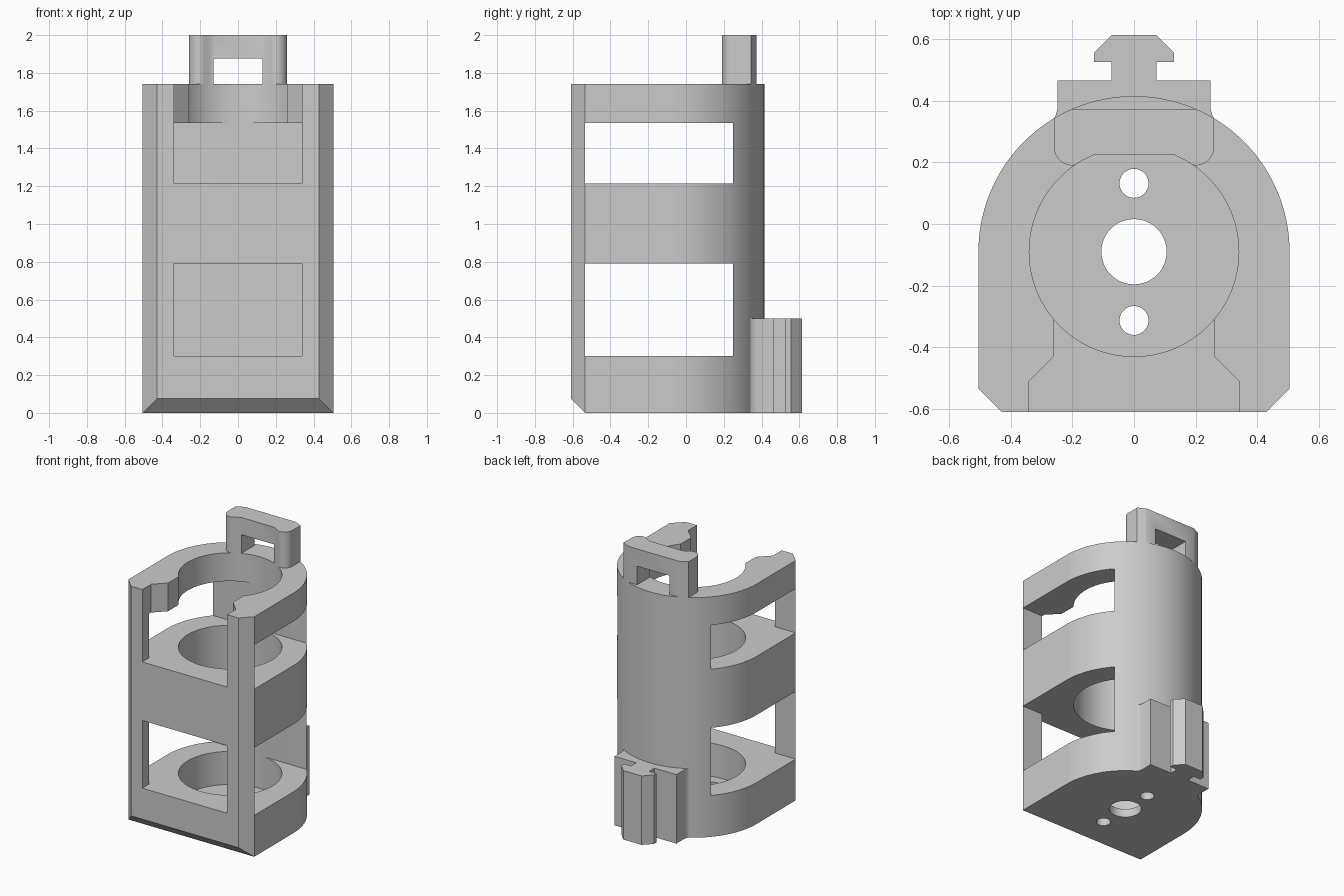
import bpy, bmesh
from math import sin, cos, radians, pi
from mathutils import Matrix

cube = bpy.data.objects.get("Cube")
if cube:
    bpy.data.objects.remove(cube, do_unlink=True)

mat = bpy.data.materials.new("plain grey")
mat.use_nodes = True
GREY = (0.6, 0.6, 0.6, 1)
mat.diffuse_color = GREY
mat.node_tree.nodes["Principled BSDF"].inputs["Base Color"].default_value = GREY

CY = -0.09      # centre of the bore and of the rounded back
R_OUT = 0.505
R_BORE = 0.34
TOP = 1.74


def arc(cx, cy, r, a0, a1, n):
    angles = [radians(a0 + (a1 - a0) * i / n) for i in range(n + 1)]
    return [(cx + r * cos(a), cy + r * sin(a)) for a in angles]


def mirrored(half):
    """Close a right-hand outline with its reflection across x = 0."""
    return half + [(-x, y) for x, y in reversed(half)]


def prism(name, outline, z0, z1):
    bm = bmesh.new()
    face = bm.faces.new([bm.verts.new((x, y, z0)) for x, y in outline])
    top = bmesh.ops.extrude_face_region(bm, geom=[face])["geom"]
    verts = [v for v in top if isinstance(v, bmesh.types.BMVert)]
    bmesh.ops.translate(bm, verts=verts, vec=(0, 0, z1 - z0))
    bmesh.ops.recalc_face_normals(bm, faces=bm.faces[:])
    mesh = bpy.data.meshes.new(name)
    bm.to_mesh(mesh)
    bm.free()
    mesh.materials.append(mat)
    obj = bpy.data.objects.new(name, mesh)
    bpy.context.collection.objects.link(obj)
    return obj


def disc(name, y, r, z0, z1, n=96):
    return prism(name, arc(0, y, r, 0, 360, n)[:-1], z0, z1)


def activate(obj):
    bpy.ops.object.select_all(action='DESELECT')
    obj.select_set(True)
    bpy.context.view_layer.objects.active = obj


def cut(target, cutter):
    cutter.hide_render = True
    activate(target)
    mod = target.modifiers.new("cut", 'BOOLEAN')
    mod.operation = 'DIFFERENCE'
    mod.solver = 'EXACT'
    mod.object = cutter
    bpy.ops.object.modifier_apply(modifier=mod.name)
    bpy.data.objects.remove(cutter, do_unlink=True)


# Housing: flat front with bevelled corners, round back
body = prism("housing", mirrored(
    [(0.43, -0.61), (R_OUT, -0.535)] + arc(0, CY, R_OUT, 0, 90, 32)[:-1]
    + [(0.001, CY + R_OUT)]), 0, TOP)

# Bevel along the lower front edge
h = 0.3
bevel = prism("bevel_cutter", [(-1, -h), (1, -h), (1, h), (-1, h)], -h, h)
bevel.data.transform(Matrix.Translation((0, -0.535 - h * sin(pi / 4), -h * sin(pi / 4)))
                     @ Matrix.Rotation(pi / 4, 4, 'X'))
cut(body, bevel)

# Main bore above a thin floor
cut(body, disc("bore_cutter", CY, R_BORE, 0.06, 2))

# Two levels of windows, open to the front and both sides
window = mirrored([(0.34, -0.7), (0.34, -0.534), (0.6, -0.534), (0.6, 0.248)])
for z0, z1 in ((0.3, 0.79), (1.215, 1.535)):
    cut(body, prism("window_cutter", window, z0, z1))

# Throat through the front of the top ring
throat = mirrored([(0.34, -0.7), (0.34, -0.51), (0.26, -0.43), (0.26, -0.2)])
cut(body, prism("throat_cutter", throat, 1.52, 2))

# Floor holes
for y, r in ((CY, 0.106), (0.132, 0.047), (-0.313, 0.047)):
    cut(body, disc("hole_cutter", y, r, -0.1, 0.2, 48))

# Handle: two posts and a bar on the top ring
handle = prism("handle", mirrored(
    arc(0, CY, R_BORE, 67.5, 56, 4) + arc(0.2, 0.25, 0.06, -90, 0, 10)
    + arc(0, CY, R_OUT, 59, 66.5, 4)), TOP, 2)
cut(handle, prism("handle_opening_cutter",
                  mirrored([(0.13, 0), (0.13, 0.6)]), 1.6, 1.875))

# Mounting rail with a T-shaped head on the lower back
rail = prism("mounting_rail", mirrored(
    [(0.262, 0.3), (0.266, 0.335), (0.255, 0.35), (0.248, 0.375), (0.248, 0.465),
     (0.073, 0.465), (0.073, 0.525), (0.13, 0.525), (0.13, 0.555), (0.073, 0.613)]),
    0, 0.5)

for obj in (body, handle, rail):
    activate(obj)
    bpy.ops.object.shade_smooth_by_angle(angle=radians(25))
